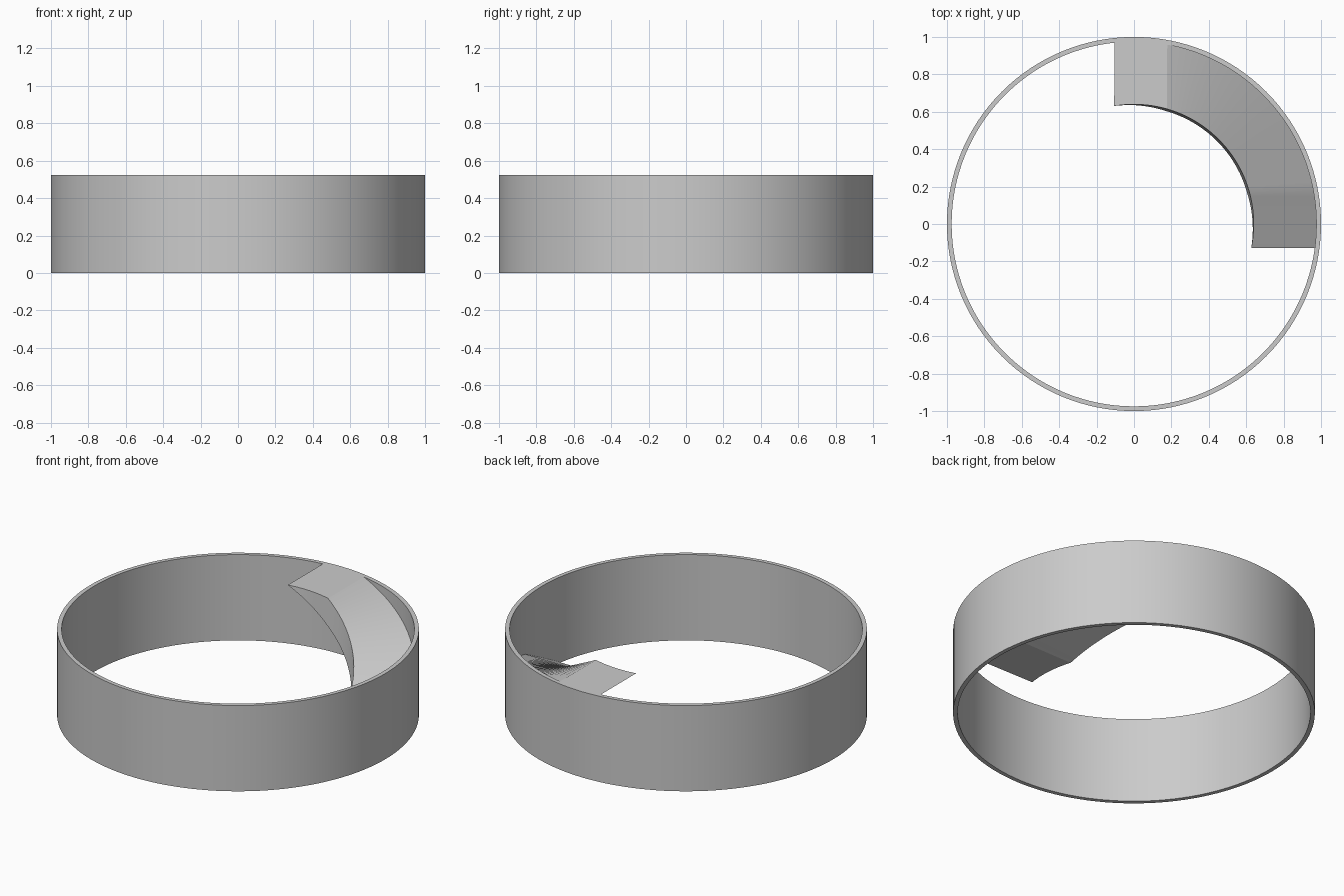
import bpy, bmesh, math

HEIGHT = 0.523        # wall height
WALL_IN = 0.975       # inner radius of the wall
RAMP_IN = 0.64        # inner radius of the ramp
LOW = 0.02            # underside of the ramp at its foot

cube = bpy.data.objects.get("Cube")
if cube:
    bpy.data.objects.remove(cube, do_unlink=True)

grey = bpy.data.materials.new("light_grey")
grey.use_nodes = True
colour = (0.6, 0.6, 0.6, 1)
grey.diffuse_color = colour
grey.node_tree.nodes["Principled BSDF"].inputs["Base Color"].default_value = colour


def polar(r, degrees, z):
    a = math.radians(degrees)
    return (r * math.cos(a), r * math.sin(a), z)


def sweep(name, sections, closed):
    """Skin a row of equal cross-sections into a solid."""
    bm = bmesh.new()
    rows = [[bm.verts.new(p) for p in s] for s in sections]
    n = len(rows[0])
    pairs = list(zip(rows, rows[1:]))
    if closed:
        pairs.append((rows[-1], rows[0]))
    for a, b in pairs:
        for i in range(n):
            j = (i + 1) % n
            bm.faces.new((a[i], a[j], b[j], b[i]))
    bmesh.ops.remove_doubles(bm, verts=bm.verts, dist=0.0001)
    bmesh.ops.recalc_face_normals(bm, faces=bm.faces)
    mesh = bpy.data.meshes.new(name)
    bm.to_mesh(mesh)
    bm.free()
    mesh.materials.append(grey)
    obj = bpy.data.objects.new(name, mesh)
    bpy.context.collection.objects.link(obj)
    bpy.ops.object.select_all(action="DESELECT")
    obj.select_set(True)
    bpy.context.view_layer.objects.active = obj
    bpy.ops.object.shade_smooth_by_angle(angle=math.radians(20))
    return obj


# Round wall: a thin rectangle swept all the way round
SIDES = 128
sweep("round_wall", [
    [polar(r, 360 * k / SIDES, z) for r, z in
     ((1, 0), (1, HEIGHT), (WALL_IN, HEIGHT), (WALL_IN, 0))]
    for k in range(SIDES)], True)

# Curved ramp: foot, lower bend, upper bend and landing edge,
# each as (inner angle, outer angle); the ends are cut square to the axes
stations = [(-11.5, -7.6), (16, 10.5), (74, 79.5), (99.5, 96.2)]
steps = [10, 24, 10]
angles = [stations[0]]
for (i0, o0), (i1, o1), n in zip(stations, stations[1:], steps):
    for k in range(1, n + 1):
        t = k / n
        angles.append((i0 + (i1 - i0) * t, o0 + (o1 - o0) * t))


def rise(angle, start, end):
    t = min(max((angle - start) / (end - start), 0), 1)
    return LOW + (HEIGHT - LOW) * t


sections = []
for inner, outer in angles:
    top = rise(inner, stations[0][0], stations[2][0])
    under = rise(inner, stations[1][0], stations[3][0])
    flare = 0.08 * (top - under)      # inner face leans inward at its base
    sections.append([
        polar(RAMP_IN, inner, top), polar(WALL_IN + 0.001, outer, top),
        polar(WALL_IN + 0.001, outer, under), polar(RAMP_IN - flare, inner, under)])

# Thin wedge ends close themselves once doubled points are merged
bm_ready = [s for s in sections]
sweep("curved_ramp", bm_ready, False)
